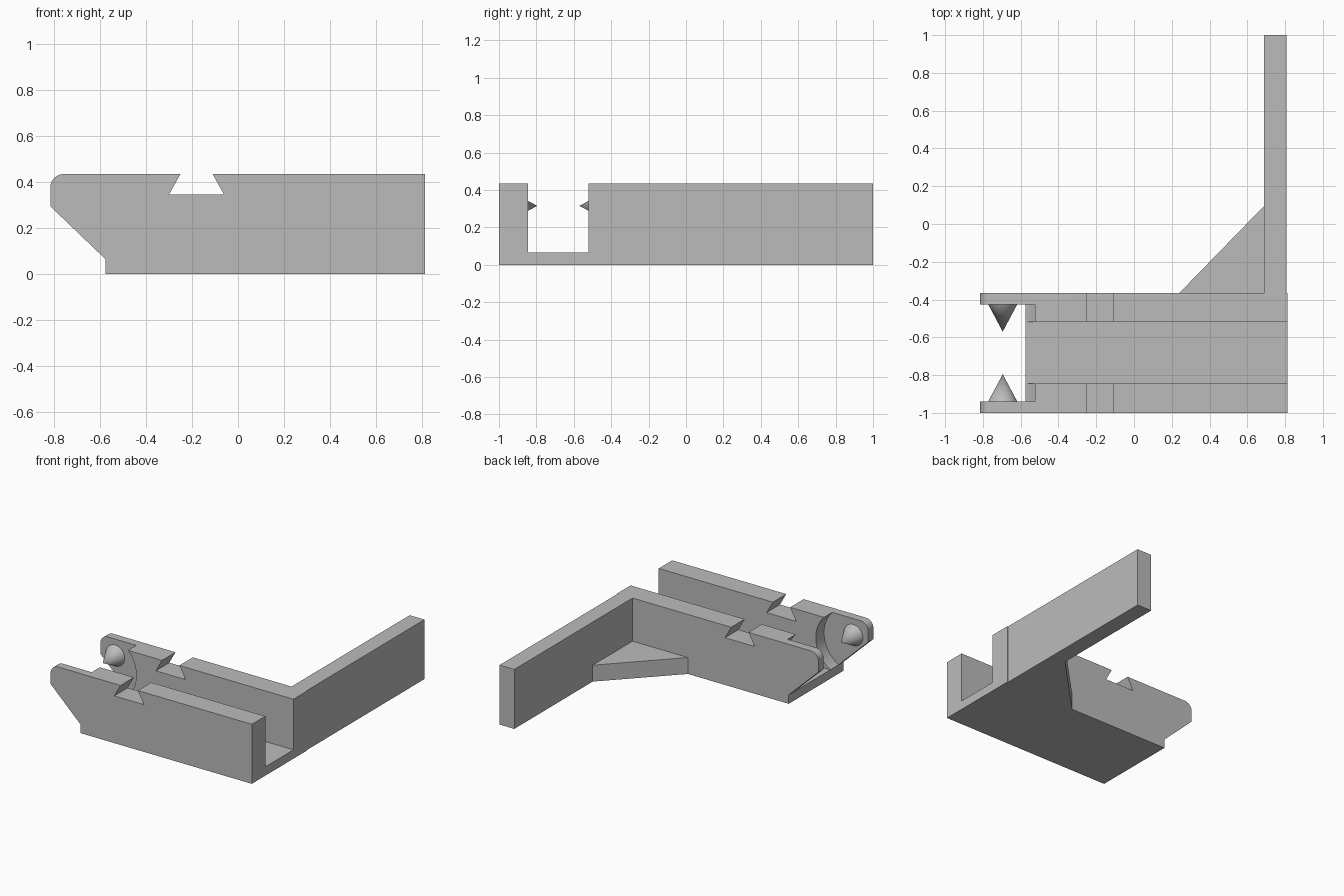
import bpy, bmesh, math
from mathutils import Matrix, Vector

cube = bpy.data.objects.get("Cube")
if cube:
    bpy.data.objects.remove(cube, do_unlink=True)

grey = bpy.data.materials.new("plain grey")
grey.use_nodes = True
colour = (0.5, 0.5, 0.5, 1)
grey.diffuse_color = colour
grey.node_tree.nodes["Principled BSDF"].inputs["Base Color"].default_value = colour


def make_object(name, bm):
    bmesh.ops.recalc_face_normals(bm, faces=bm.faces)
    mesh = bpy.data.meshes.new(name)
    bm.to_mesh(mesh)
    bm.free()
    mesh.materials.append(grey)
    obj = bpy.data.objects.new(name, mesh)
    bpy.context.collection.objects.link(obj)
    return obj


def extrude(name, points, offset):
    """Extrude a flat outline of 3D points by an offset."""
    bm = bmesh.new()
    face = bm.faces.new([bm.verts.new(p) for p in points])
    moved = bmesh.ops.extrude_face_region(bm, geom=[face])
    # The source face stays behind as the opposite cap
    verts = [g for g in moved["geom"] if isinstance(g, bmesh.types.BMVert)]
    bmesh.ops.translate(bm, verts=verts, vec=offset)
    return make_object(name, bm)


def box(name, x0, x1, y0, y1, z0, z1):
    outline = [(x0, y0, z0), (x1, y0, z0), (x1, y1, z0), (x0, y1, z0)]
    return extrude(name, outline, (0, 0, z1 - z0))


def select_only(obj):
    bpy.ops.object.select_all(action='DESELECT')
    obj.select_set(True)
    bpy.context.view_layer.objects.active = obj


def smooth(obj):
    select_only(obj)
    bpy.ops.object.shade_smooth_by_angle(angle=math.radians(30))


def cut(obj, cutter):
    mod = obj.modifiers.new("cut", 'BOOLEAN')
    mod.operation = 'DIFFERENCE'
    mod.solver = 'EXACT'
    mod.object = cutter
    select_only(obj)
    bpy.ops.object.modifier_apply(modifier=mod.name)
    bpy.data.objects.remove(cutter, do_unlink=True)


FRONT, BACK, TOP, FLOOR = -1.0, -0.365, 0.435, 0.065
MIDDLE = (FRONT + BACK) / 2
PIN_X = -0.695

# Channel body: side profile with rounded nose, sloped chin and dovetail slot
nose = []
for i in range(13):
    a = math.pi - i * math.pi / 24
    nose.append((-0.755 + 0.06 * math.cos(a), 0.375 + 0.06 * math.sin(a)))
slot = [(-0.25, TOP), (-0.30, 0.345), (-0.06, 0.345), (-0.11, TOP)]
profile = [(-0.575, 0), (-0.575, FLOOR), (-0.815, 0.295)] + nose + slot
profile += [(0.812, TOP), (0.812, 0)]
body = extrude("channel_body", [(x, FRONT, z) for x, z in profile], (0, BACK - FRONT, 0))

# Open channel along the length, then the round recess on both inner walls
cut(body, box("channel_cutter", -1, 1, -0.845, -0.52, FLOOR, 0.6))
disc = [(PIN_X + 0.237 * math.cos(math.tau * i / 96), -0.94,
         0.27 + 0.237 * math.sin(math.tau * i / 96)) for i in range(96)]
cut(body, extrude("recess_cutter", disc, (0, 0.515, 0)))
smooth(body)

# Long arm and its low corner brace
box("arm", 0.688, 0.807, BACK, 1.0, 0, TOP)
extrude("corner_brace", [(0.24, BACK, 0), (0.688, BACK, 0), (0.688, 0.095, 0)], (0, 0, 0.12))

# Pair of cone pins facing each other across the channel
for name, side in (("front_pin", -1), ("back_pin", 1)):
    bm = bmesh.new()
    bmesh.ops.create_cone(bm, cap_ends=True, segments=48, radius1=0.077, radius2=0, depth=0.145)
    place = Matrix.Translation(Vector((PIN_X, MIDDLE + side * 0.185, 0.315)))
    bm.transform(place @ Matrix.Rotation(side * math.pi / 2, 4, 'X'))
    smooth(make_object(name, bm))
